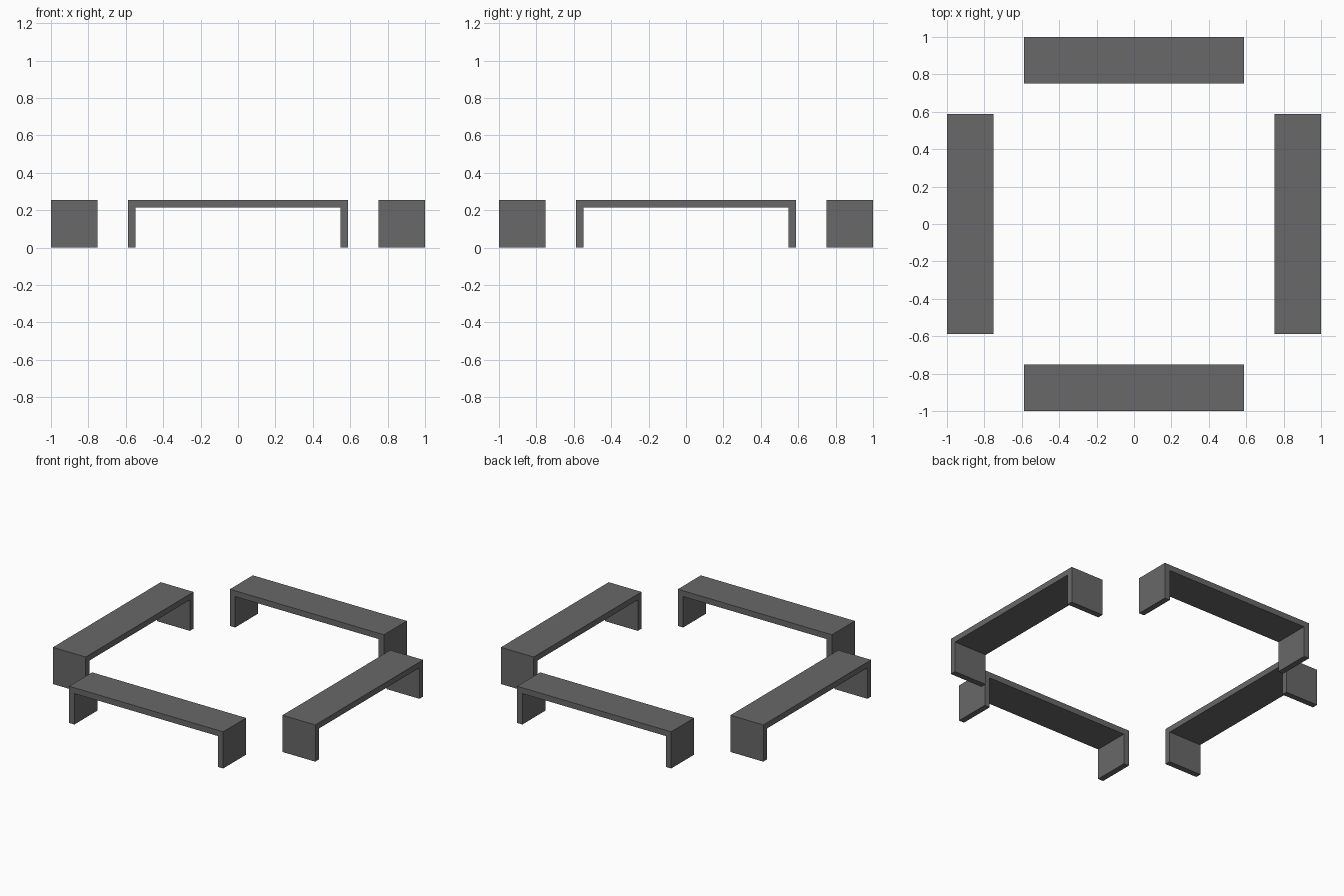
import bpy, bmesh, math
from mathutils import Matrix

if "Cube" in bpy.data.objects:
    bpy.data.objects.remove(bpy.data.objects["Cube"])

L, H, T = 0.587, 0.253, 0.04      # half length, height, board thickness
Y0, Y1 = -1.0, -0.75              # depth range of the front bench

grey = bpy.data.materials.new("dark grey")
grey.diffuse_color = (0.14, 0.14, 0.14, 1)
grey.use_nodes = True
grey.node_tree.nodes["Principled BSDF"].inputs["Base Color"].default_value = grey.diffuse_color


def bench(name, angle):
    # Upside-down U profile extruded across the bench depth
    profile = [(-L, 0), (-L, H), (L, H), (L, 0),
               (L - T, 0), (L - T, H - T), (T - L, H - T), (T - L, 0)]
    bm = bmesh.new()
    face = bm.faces.new([bm.verts.new((x, Y0, z)) for x, z in profile])
    ext = bmesh.ops.extrude_face_region(bm, geom=[face])
    moved = [v for v in ext["geom"] if isinstance(v, bmesh.types.BMVert)]
    bmesh.ops.translate(bm, verts=moved, vec=(0, Y1 - Y0, 0))
    bmesh.ops.recalc_face_normals(bm, faces=bm.faces)
    bm.transform(Matrix.Rotation(angle, 4, 'Z'))
    mesh = bpy.data.meshes.new(name)
    bm.to_mesh(mesh)
    bm.free()
    mesh.materials.append(grey)
    bpy.context.collection.objects.link(bpy.data.objects.new(name, mesh))


# Four benches around an open square
for i, side in enumerate(("front", "right", "back", "left")):
    bench(side + "_bench", i * math.pi / 2)
